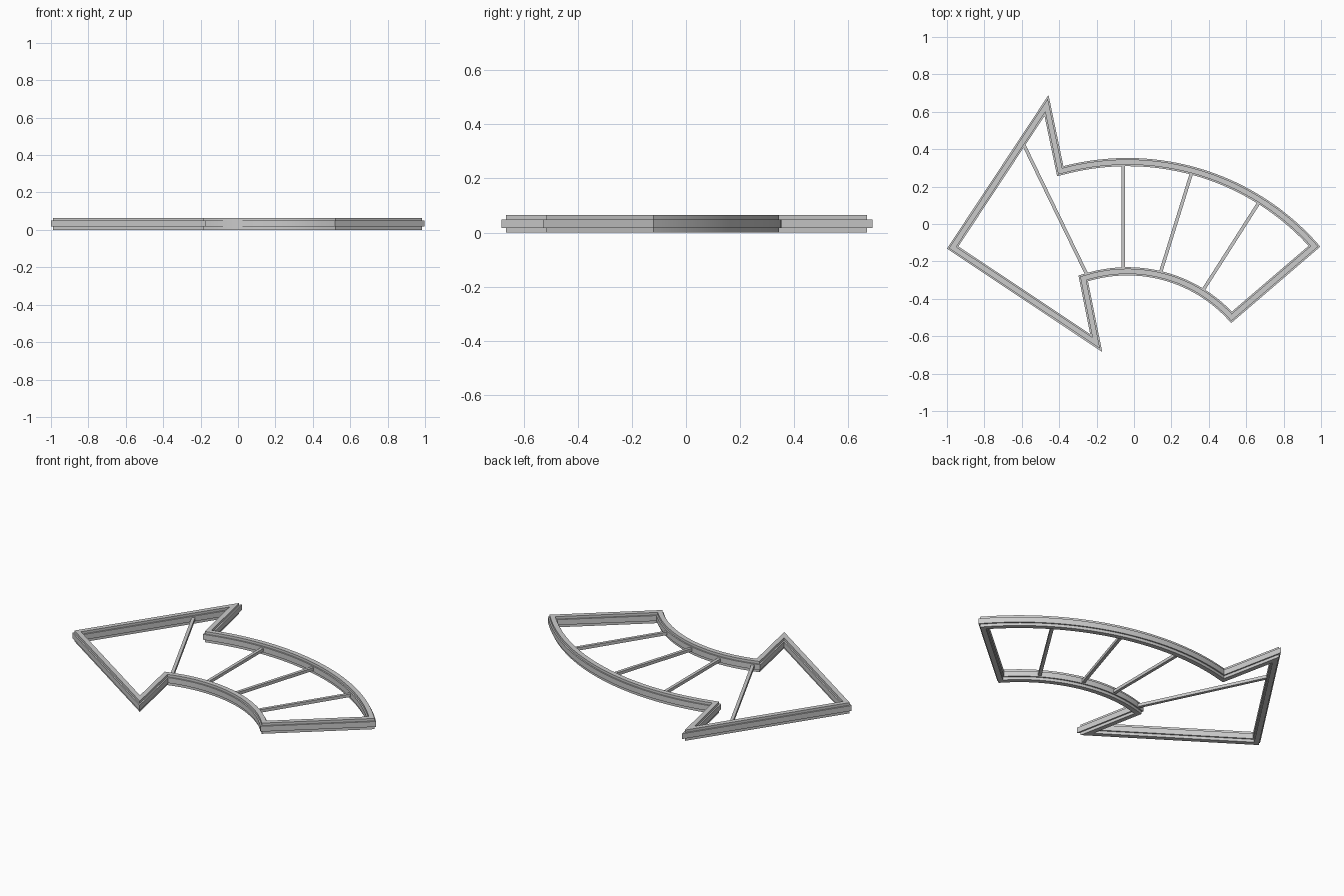
import bpy, bmesh, math
from mathutils import Vector

cube = bpy.data.objects.get("Cube")
if cube:
    bpy.data.objects.remove(cube)

HEIGHT, WIDTH, STEP = 0.064, 0.044, 0.008
LOW, HIGH = 0.017, 0.049
CENTRE = Vector((-0.035, -1.005))

grey = bpy.data.materials.new("light grey")
grey.use_nodes = True
grey.diffuse_color = (0.6, 0.6, 0.6, 1)
grey.node_tree.nodes["Principled BSDF"].inputs["Base Color"].default_value = (0.6, 0.6, 0.6, 1)


def make_object(name, bm):
    bmesh.ops.recalc_face_normals(bm, faces=bm.faces)
    mesh = bpy.data.meshes.new(name)
    bm.to_mesh(mesh)
    bm.free()
    mesh.materials.append(grey)
    obj = bpy.data.objects.new(name, mesh)
    bpy.context.collection.objects.link(obj)
    bpy.ops.object.select_all(action='DESELECT')
    obj.select_set(True)
    bpy.context.view_layer.objects.active = obj
    bpy.ops.object.shade_smooth_by_angle(angle=math.radians(20))
    return obj


def arc(radius, start, end, steps=40):
    angles = [math.radians(start + (end - start) * i / steps) for i in range(steps + 1)]
    return [CENTRE + radius * Vector((math.cos(a), math.sin(a))) for a in angles]


def inset(points, distance):
    """Move a counter-clockwise outline inwards with mitred corners."""
    result = []
    for i, p in enumerate(points):
        before = (p - points[i - 1]).normalized()
        after = (points[(i + 1) % len(points)] - p).normalized()
        n1, n2 = Vector((-before.y, before.x)), Vector((-after.y, after.x))
        result.append(p + (n1 + n2) * distance / (1 + n1.dot(n2)))
    return result


# Curved arrow outline: head, inner bend, tail end, outer bend
outline = [Vector((-1.0, -0.132)), Vector((-0.17, -0.684))]
outline += arc(0.73, 106.8, 40.6)
outline += arc(1.358, 40.6, 104.6)
outline.append(Vector((-0.457, 0.69)))

# Stepped bar section swept round the outline
inner = WIDTH - STEP
section = [(0, LOW), (0, HIGH), (STEP, HIGH), (STEP, HEIGHT), (inner, HEIGHT), (inner, HIGH),
           (WIDTH, HIGH), (WIDTH, LOW), (inner, LOW), (inner, 0), (STEP, 0), (STEP, LOW)]
bm = bmesh.new()
rings = [[bm.verts.new((p.x, p.y, z)) for p in inset(outline, d)] for d, z in section]
count = len(outline)
for k, ring in enumerate(rings):
    previous = rings[k - 1]
    for i in range(count):
        j = (i + 1) % count
        bm.faces.new((previous[i], previous[j], ring[j], ring[i]))
make_object("arrow_frame", bm)

# Thin bars across the frame
bars = [((-0.59, 0.425), (-0.25, -0.275)), ((-0.058, 0.325), (-0.058, -0.25)),
        ((0.31, 0.28), (0.14, -0.265)), ((0.665, 0.11), (0.362, -0.365))]
for number, (start, end) in enumerate(bars, 1):
    a, b = Vector(start), Vector(end)
    along = (b - a).normalized()
    side = Vector((-along.y, along.x)) * 0.009
    bm = bmesh.new()
    base = bm.faces.new([bm.verts.new((p.x, p.y, 0.023)) for p in (a + side, a - side, b - side, b + side)])
    top = bmesh.ops.extrude_face_region(bm, geom=[base])
    bmesh.ops.translate(bm, vec=(0, 0, 0.018),
                        verts=[v for v in top["geom"] if isinstance(v, bmesh.types.BMVert)])
    make_object(f"cross_bar_{number}", bm)
